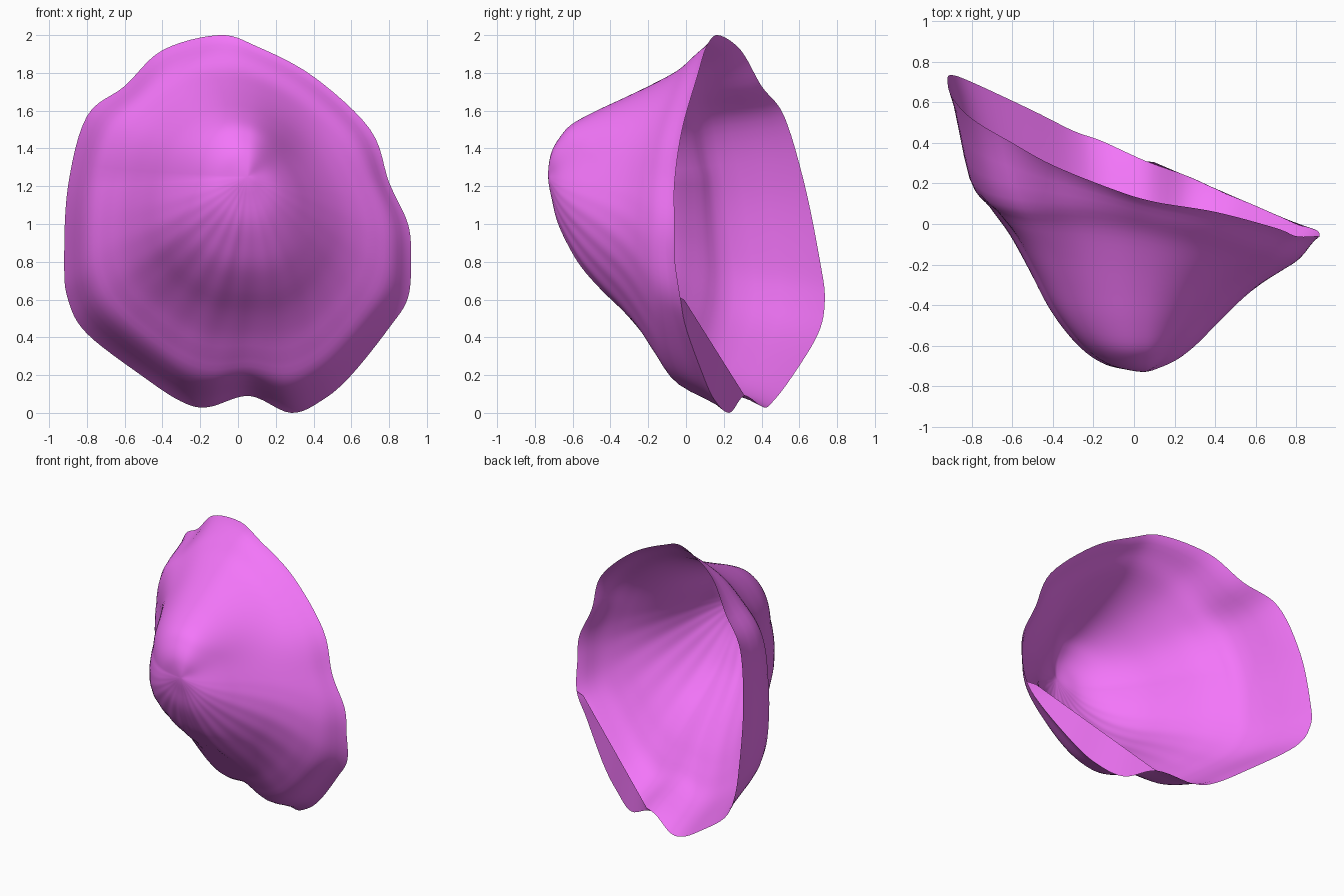
import bpy, bmesh, math
from mathutils import Vector

if "Cube" in bpy.data.objects:
    bpy.data.objects.remove(bpy.data.objects["Cube"])

APEX = Vector((0.05, -0.73, 1.25))

# Rim outline, clockwise from the top as seen from the front
RIM = [Vector(p) for p in [
    (-0.10, 0.17, 2.00), (0.10, 0.11, 1.94), (0.40, 0.06, 1.78), (0.70, -0.02, 1.50),
    (0.80, -0.06, 1.22), (0.90, -0.06, 1.00), (0.915, -0.06, 0.82), (0.90, -0.03, 0.61),
    (0.80, 0.00, 0.45), (0.60, 0.09, 0.20), (0.45, 0.15, 0.07), (0.28, 0.23, 0.00),
    (0.06, 0.31, 0.09), (-0.16, 0.41, 0.03), (-0.30, 0.46, 0.06), (-0.50, 0.56, 0.19),
    (-0.80, 0.70, 0.42), (-0.90, 0.735, 0.60), (-0.92, 0.71, 0.80), (-0.90, 0.63, 1.20),
    (-0.80, 0.52, 1.57), (-0.60, 0.40, 1.73), (-0.40, 0.29, 1.92)]]

# How far the wall has dropped back, at even steps from apex to rim
TOP = [0, .005, .025, .07, .14, .28, .45, .62, .78, .89, 1]
RIGHT = [0, .04, .11, .22, .36, .49, .60, .69, .77, .86, 1]
BOTTOM = [0, .02, .05, .106, .18, .29, .42, .53, .62, .73, 1]
LEFT = [0, .01, .03, .075, .15, .25, .385, .51, .60, .69, 1]
STEPS, RINGS = 6, 40


def spline(a, b, c, d, t):
    return 0.5 * (2 * b + (c - a) * t + (2 * a - 5 * b + 4 * c - d) * t * t
                  + (3 * b - a - 3 * c + d) * t ** 3)


def sample(table, t):
    f = t * (len(table) - 1)
    i = min(int(f), len(table) - 2)
    a = table[abs(i - 1)]
    d = table[min(i + 2, len(table) - 1)]
    return spline(a, table[i], table[i + 1], d, f - i)


n = len(RIM)
rim = [spline(RIM[i - 1], RIM[i], RIM[(i + 1) % n], RIM[(i + 2) % n], k / STEPS)
       for i in range(n) for k in range(STEPS)]
m = len(rim)

# Softened outline, so the rim's notches do not run up the wall
soft = rim
for _ in range(70):
    soft = [(soft[i - 1] + 2 * soft[i] + soft[(i + 1) % m]) / 4 for i in range(m)]

bm = bmesh.new()
apex = bm.verts.new(APEX)


def wall_point(i, t):
    r = soft[i].lerp(rim[i], t ** 5)
    ang = math.atan2(r.z - APEX.z, r.x - APEX.x)
    c, s = math.cos(ang), math.sin(ang)
    drop = (c * c * sample(RIGHT if c > 0 else LEFT, t)
            + s * s * sample(TOP if s > 0 else BOTTOM, t))
    # fuller shoulders on the left side
    if c < 0:
        drop -= (0.03 if s > 0 else 0.05) * abs(2 * c * s) * math.sin(math.pi * t ** 1.7)
    # faint growth ridges below, fading at apex and rim
    ripple = 0.003 * math.sin(math.pi * t) ** 2 * max(0, -s) * math.sin(30 * ang + 5 * t)
    p = APEX + (r - APEX) * t
    p.y = APEX.y + (r.y - APEX.y) * drop + ripple
    return p


# Shell wall: rings from apex out to the rim
rings = [[bm.verts.new(wall_point(i, j / RINGS)) for i in range(m)] for j in range(1, RINGS + 1)]
for i in range(m):
    k = (i + 1) % m
    bm.faces.new((apex, rings[0][i], rings[0][k]))
    for a, b in zip(rings, rings[1:]):
        bm.faces.new((a[i], b[i], b[k], a[k]))

# Folded lip: lower right rim turned in to a straight edge
first, last = 7 * STEPS, 12 * STEPS
start, end = Vector((0.83, -0.01, 0.60)), Vector((0.10, 0.305, 0.10))
outer = rings[-1][first:last + 1]
inner = [bm.verts.new(start.lerp(end, i / (last - first))) for i in range(len(outer))]
for i in range(len(outer) - 1):
    bm.faces.new((outer[i], inner[i], inner[i + 1], outer[i + 1]))

bmesh.ops.recalc_face_normals(bm, faces=bm.faces)
mesh = bpy.data.meshes.new("shell")
bm.to_mesh(mesh)
bm.free()
shell = bpy.data.objects.new("shell", mesh)
bpy.context.collection.objects.link(shell)

mat = bpy.data.materials.new("pink")
mat.diffuse_color = (0.90, 0.18, 0.95, 1)
mat.use_nodes = True
mat.node_tree.nodes["Principled BSDF"].inputs["Base Color"].default_value = mat.diffuse_color
mesh.materials.append(mat)

bpy.context.view_layer.objects.active = shell
shell.select_set(True)
bpy.ops.object.shade_smooth_by_angle(angle=math.radians(60))
